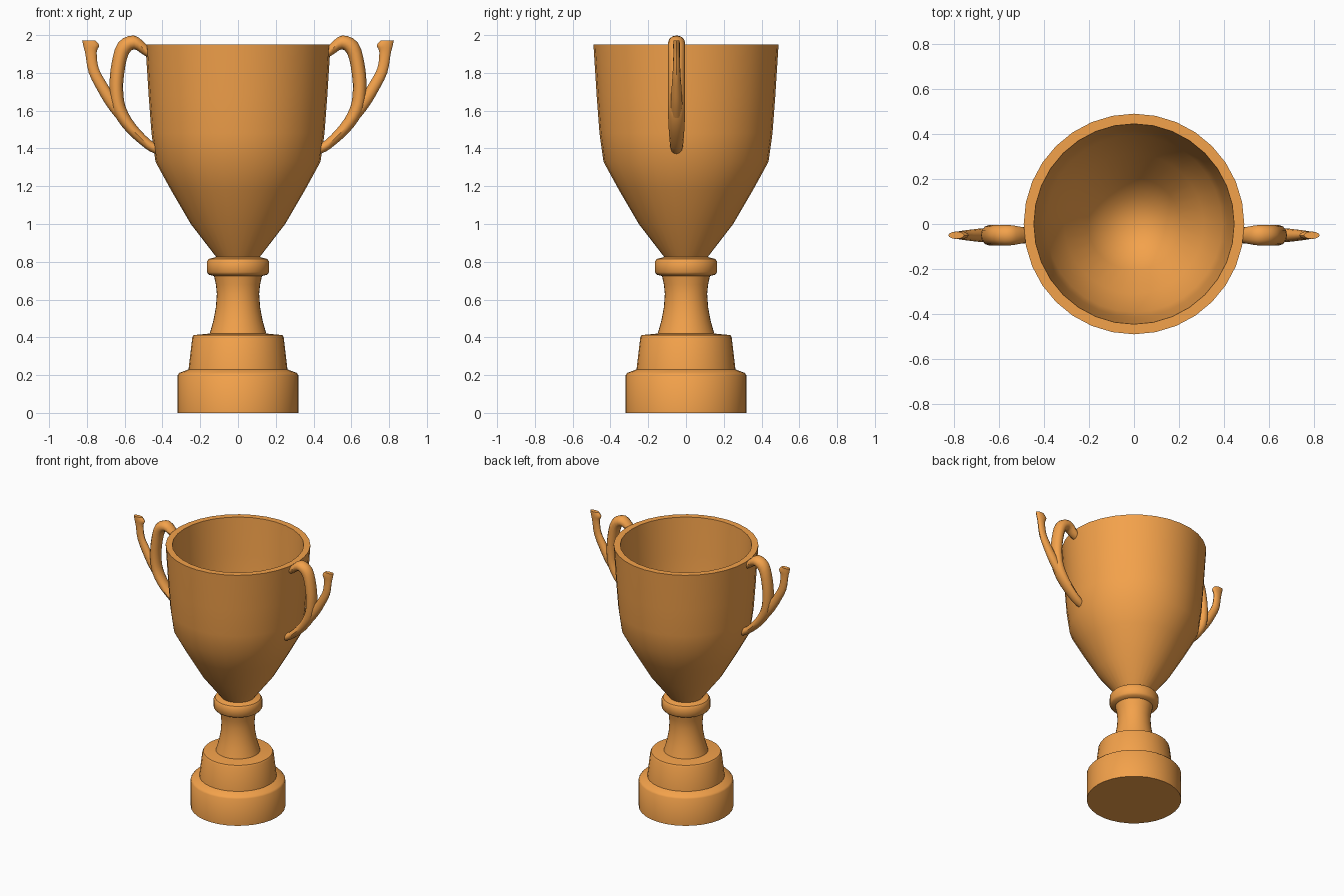
import bpy, bmesh, math
from mathutils import Vector

if "Cube" in bpy.data.objects:
    bpy.data.objects.remove(bpy.data.objects["Cube"])

SIDES = 32
gold = bpy.data.materials.new("gold")
gold.diffuse_color = (0.9, 0.36, 0.07, 1)
gold.use_nodes = True
gold.node_tree.nodes["Principled BSDF"].inputs["Base Color"].default_value = gold.diffuse_color


def loft(name, rings, cap_start=False, cap_end=False):
    """Bridge successive rings of points; a one-point ring closes to a tip."""
    bm = bmesh.new()
    loops = [[bm.verts.new(p) for p in ring] for ring in rings]
    for a, b in zip(loops, loops[1:]):
        n = max(len(a), len(b))
        for i in range(n):
            j = (i + 1) % n
            quad = [a[i % len(a)], a[j % len(a)], b[j % len(b)], b[i % len(b)]]
            bm.faces.new(list(dict.fromkeys(quad)))
    if cap_start:
        bm.faces.new(loops[0][::-1])
    if cap_end:
        bm.faces.new(loops[-1])
    bmesh.ops.recalc_face_normals(bm, faces=bm.faces)
    mesh = bpy.data.meshes.new(name)
    bm.to_mesh(mesh)
    bm.free()
    mesh.materials.append(gold)
    obj = bpy.data.objects.new(name, mesh)
    bpy.context.collection.objects.link(obj)
    bpy.ops.object.select_all(action='DESELECT')
    obj.select_set(True)
    bpy.context.view_layer.objects.active = obj
    bpy.ops.object.shade_smooth_by_angle(angle=math.radians(40))
    return obj


def lathe(name, profile):
    """Spin (radius, z) points round the z axis."""
    rings = []
    for r, z in profile:
        n = SIDES if r else 1
        rings.append([(r * math.cos(2 * math.pi * i / n),
                       r * math.sin(2 * math.pi * i / n), z) for i in range(n)])
    return loft(name, rings)


def tube(name, sections, side, steps=3):
    """Oval tube; each section is inner x, z, outer x, z and half depth in y."""
    pts = [Vector(s) for s in sections]
    smooth = []
    for i in range(len(pts) - 1):
        p0, p1 = pts[max(i - 1, 0)], pts[i]
        p2, p3 = pts[i + 1], pts[min(i + 2, len(pts) - 1)]
        for k in range(steps):
            t = k / steps
            smooth.append(0.5 * (2 * p1 + (p2 - p0) * t
                                 + (2 * p0 - 5 * p1 + 4 * p2 - p3) * t ** 2
                                 + (3 * p1 - p0 - 3 * p2 + p3) * t ** 3))
    smooth.append(pts[-1])
    rings = []
    for xi, zi, xo, zo, hy in smooth:
        ring = []
        for k in range(12):
            a = 2 * math.pi * k / 12
            w = 0.5 + 0.5 * math.cos(a)
            ring.append((side * (xi + (xo - xi) * w),
                         -0.05 + hy * math.sin(a), zi + (zo - zi) * w))
        rings.append(ring)
    return loft(name, rings, True, True)


# Stepped plinth
lathe("plinth", [(0, 0), (0.32, 0), (0.32, 0.2), (0.31, 0.212), (0.262, 0.23),
                 (0.242, 0.40), (0.235, 0.412), (0.15, 0.42)])
# Waisted stem
lathe("stem", [(0.15, 0.42), (0.13, 0.49), (0.117, 0.56), (0.112, 0.63),
               (0.117, 0.68), (0.127, 0.725)])
# Rounded collar
lathe("collar", [(0.127, 0.725), (0.155, 0.732), (0.165, 0.745), (0.165, 0.80),
                 (0.155, 0.815), (0.115, 0.825)])
# Cup with a flat lip and hollow inside
lathe("cup", [(0.115, 0.825), (0.25, 1.0), (0.355, 1.18), (0.437, 1.33),
              (0.458, 1.48), (0.473, 1.68), (0.49, 1.95), (0.445, 1.95),
              (0.428, 1.68), (0.413, 1.48), (0.392, 1.34), (0.31, 1.19),
              (0.205, 1.03), (0.12, 0.92), (0, 0.89)])

# Looped handles, each with a flared spur
LOOP = [(0.46, 1.875, 0.465, 1.925, 0.03), (0.50, 1.895, 0.48, 1.945, 0.035),
        (0.55, 1.925, 0.55, 1.998, 0.045), (0.583, 1.89, 0.635, 1.96, 0.045),
        (0.602, 1.80, 0.672, 1.835, 0.045), (0.608, 1.71, 0.68, 1.70, 0.045),
        (0.595, 1.62, 0.66, 1.59, 0.045), (0.545, 1.53, 0.592, 1.49, 0.042),
        (0.465, 1.445, 0.49, 1.40, 0.035), (0.425, 1.425, 0.435, 1.37, 0.03)]
SPUR = [(0.615, 1.62, 0.645, 1.56, 0.03), (0.66, 1.69, 0.695, 1.625, 0.03),
        (0.695, 1.745, 0.74, 1.70, 0.026), (0.738, 1.825, 0.79, 1.80, 0.02),
        (0.748, 1.91, 0.808, 1.90, 0.017), (0.735, 1.945, 0.818, 1.94, 0.018),
        (0.755, 1.972, 0.825, 1.972, 0.016)]
for label, side in (("left", -1), ("right", 1)):
    tube(label + "_handle_loop", LOOP, side)
    tube(label + "_handle_spur", SPUR, side)
